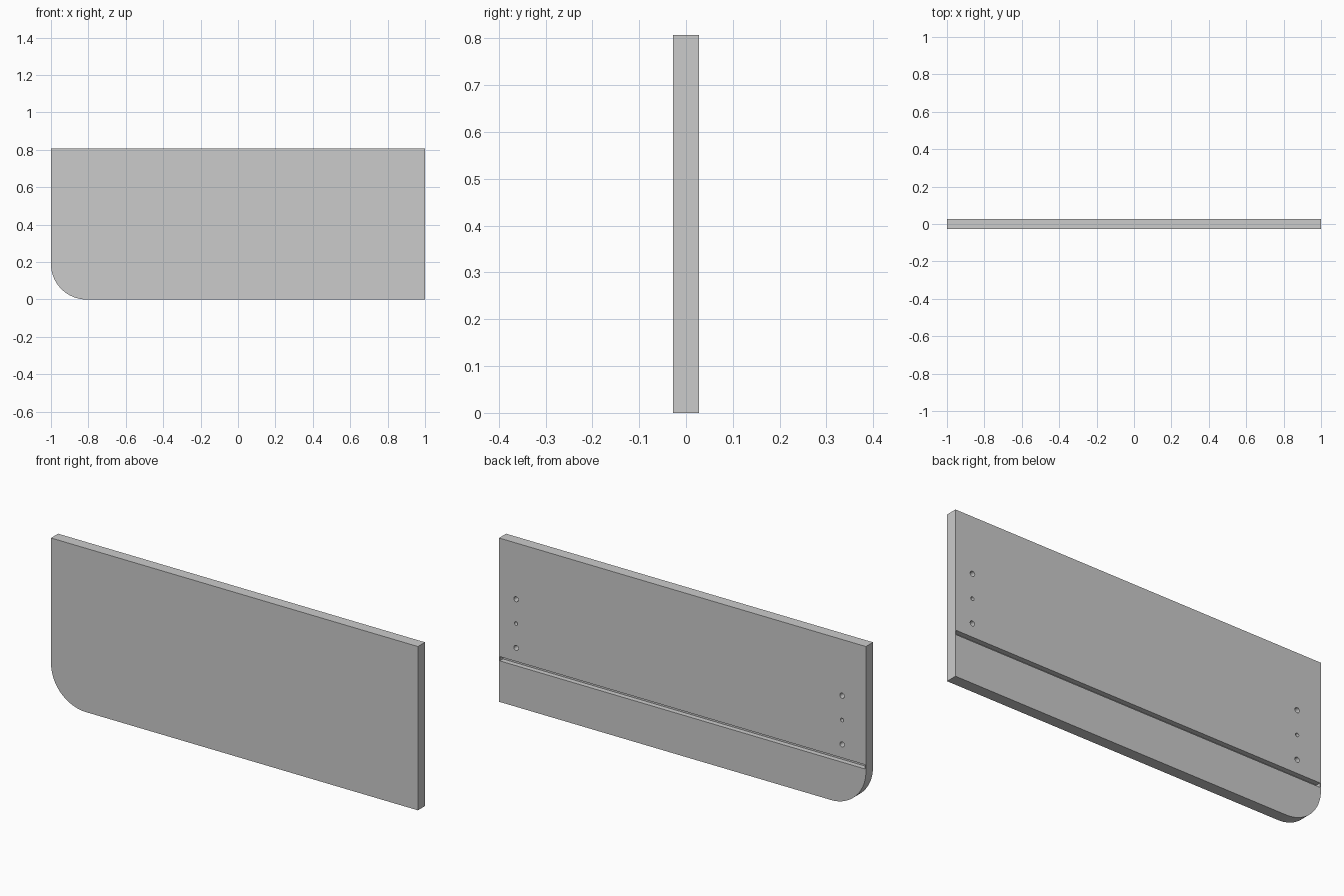
import bpy, bmesh, math
from mathutils import Matrix

if "Cube" in bpy.data.objects:
    bpy.data.objects.remove(bpy.data.objects["Cube"])

HEIGHT, HALF_T, RADIUS = 0.807, 0.0275, 0.19


def finish(bm, name):
    bmesh.ops.recalc_face_normals(bm, faces=bm.faces)
    mesh = bpy.data.meshes.new(name)
    bm.to_mesh(mesh)
    bm.free()
    obj = bpy.data.objects.new(name, mesh)
    bpy.context.collection.objects.link(obj)
    return obj


# Panel: rectangle with one rounded lower corner, extruded through its thickness
profile = [(1, 0), (1, HEIGHT), (-1, HEIGHT)]
for i in range(25):
    a = math.pi + i / 24 * math.pi / 2
    profile.append((-1 + RADIUS + RADIUS * math.cos(a), RADIUS + RADIUS * math.sin(a)))
bm = bmesh.new()
face = bm.faces.new([bm.verts.new((x, -HALF_T, z)) for x, z in profile])
ext = bmesh.ops.extrude_face_region(bm, geom=[face])
for v in ext["geom"]:
    if isinstance(v, bmesh.types.BMVert):
        v.co.y = HALF_T
panel = finish(bm, "drawer_side_panel")

# Cutter: long groove closed at both ends, plus two columns of blind holes
bm = bmesh.new()
bmesh.ops.create_cube(bm, size=1, matrix=Matrix.Translation((0, HALF_T, 0.213))
                      @ Matrix.Diagonal((1.992, 0.05, 0.021, 1)))
for x in (-0.87, 0.907):
    for z, r in ((0.29, 0.0125), (0.41, 0.009), (0.53, 0.0125)):
        bmesh.ops.create_cone(bm, cap_ends=True, segments=24, radius1=r, radius2=r, depth=0.07,
                              matrix=Matrix.Translation((x, HALF_T, z))
                              @ Matrix.Rotation(math.pi / 2, 4, 'X'))
cutter = finish(bm, "groove_and_hole_cutter")
cutter.hide_render = True

# Cut the back face and remove the helper
mod = panel.modifiers.new("cut", 'BOOLEAN')
mod.operation = 'DIFFERENCE'
mod.solver = 'EXACT'
mod.object = cutter
bpy.context.view_layer.objects.active = panel
panel.select_set(True)
bpy.ops.object.modifier_apply(modifier=mod.name)
bpy.data.objects.remove(cutter)
bpy.ops.object.shade_smooth_by_angle(angle=math.radians(30))
